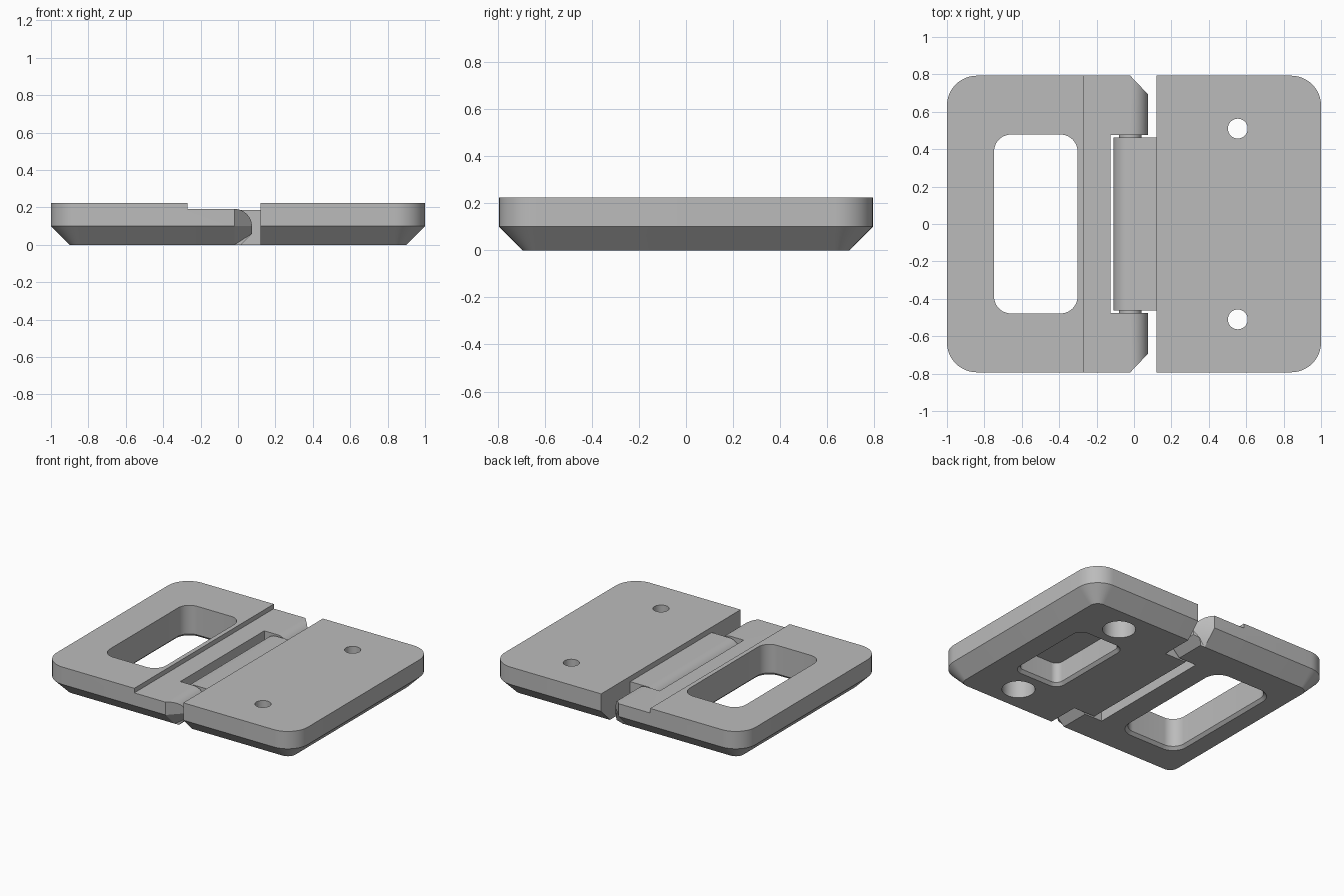
import bpy, bmesh, math

cube = bpy.data.objects.get("Cube")
if cube:
    bpy.data.objects.remove(cube)

grey = bpy.data.materials.new("plain grey")
grey.use_nodes = True
grey.diffuse_color = (0.5, 0.5, 0.5, 1)
grey.node_tree.nodes["Principled BSDF"].inputs["Base Color"].default_value = (0.5, 0.5, 0.5, 1)

HALF = 0.793      # half depth of the plates
TOP = 0.225       # full thickness
AXIS_X, AXIS_Z, KNUCKLE_R = -0.02, 0.097, 0.095


def loft(name, rings):
    """Closed solid through matching rings of 3D points."""
    bm = bmesh.new()
    loops = [[bm.verts.new(p) for p in ring] for ring in rings]
    n = len(loops[0])
    for a, b in zip(loops, loops[1:]):
        for i in range(n):
            j = (i + 1) % n
            bm.faces.new((a[i], a[j], b[j], b[i]))
    bm.faces.new(loops[0][::-1])
    bm.faces.new(loops[-1])
    bmesh.ops.recalc_face_normals(bm, faces=bm.faces)
    mesh = bpy.data.meshes.new(name)
    bm.to_mesh(mesh)
    bm.free()
    obj = bpy.data.objects.new(name, mesh)
    bpy.context.collection.objects.link(obj)
    mesh.materials.append(grey)
    return obj


def arc(cx, cy, r, a0, a1, steps=12):
    angles = [math.radians(a0 + (a1 - a0) * i / steps) for i in range(steps + 1)]
    return [(cx + r * math.cos(a), cy + r * math.sin(a)) for a in angles]


def stack(name, outline, levels):
    """Loft an outline(grow) through (height, grow) levels."""
    return loft(name, [[(x, y, z) for x, y in outline(g)] for z, g in levels])


def extrude_y(name, profile, y0, y1):
    return loft(name, [[(x, y, z) for x, z in profile] for y in (y0, y1)])


def mirrored(half):
    return half + [(x, -y) for x, y in reversed(half)]


def rounded_rect(cx, w, h, r):
    def outline(g):
        return mirrored(arc(cx + w - r, h - r, r + g, 0, 90) + arc(cx - w + r, h - r, r + g, 90, 180))
    return outline


def circle(cx, cy, r):
    return lambda g: arc(cx, cy, r + g, 0, 360, 40)[:-1]


def boolean(obj, cutter, operation="DIFFERENCE"):
    mod = obj.modifiers.new("cut", "BOOLEAN")
    mod.operation = operation
    mod.solver = "EXACT"
    mod.object = cutter
    bpy.context.view_layer.objects.active = obj
    bpy.ops.object.modifier_apply(modifier=mod.name)
    bpy.data.objects.remove(cutter)


def smooth(obj):
    bpy.ops.object.select_all(action="DESELECT")
    obj.select_set(True)
    bpy.context.view_layer.objects.active = obj
    bpy.ops.object.shade_smooth_by_angle(angle=math.radians(30))


PLATE_LEVELS = [(0, -0.1), (0.1, 0), (TOP, 0)]
RIM_LEVELS = [(-0.02, 0.04), (0.02, 0)]
R = 0.16


# Plate with the window and outer knuckles
def window_outline(g):
    corner = arc(-1 + R, HALF - R, R + g, 90, 180)
    return mirrored([(0.075, HALF - 0.1), (AXIS_X, HALF + g)] + corner)


window_plate = stack("window_plate", window_outline, PLATE_LEVELS)
section = [(-1.1, -0.1), (-0.085, -0.1), (0.075, 0.06)]
section += arc(AXIS_X, AXIS_Z, KNUCKLE_R, 0, 90)
section += [(-0.27, AXIS_Z + KNUCKLE_R), (-0.27, 0.3), (-1.1, 0.3)]
boolean(window_plate, extrude_y("section", section, -1, 1), "INTERSECT")
boolean(window_plate, stack("window", rounded_rect(-0.525, 0.223, 0.478, 0.09),
                            RIM_LEVELS + [(0.3, 0)]))
slot = [(-0.125, -0.1), (0.2, -0.1), (0.2, 0.3), (-0.125, 0.3)]
boolean(window_plate, extrude_y("slot", slot, -0.477, 0.477))


# Plate with the screw holes
def screw_outline(g):
    return mirrored([(0.12, HALF + g)] + arc(1 - R, HALF - R, R + g, 90, 0))


screw_plate = stack("screw_plate", screw_outline, PLATE_LEVELS)
for y in (-0.51, 0.51):
    boolean(screw_plate, stack("hole", circle(0.555, y, 0.053), [(-0.1, 0), (0.3, 0)]))
    boolean(screw_plate, stack("counterbore", circle(0.555, y, 0.108), [(-0.1, 0), (0.15, 0)]))
boolean(screw_plate, stack("pocket", rounded_rect(0.555, 0.17, 0.32, 0.05),
                           RIM_LEVELS + [(0.165, 0)]))

# Middle knuckle
profile = [(0.12, 0), (-0.05, 0), (AXIS_X - 0.09, 0.06)]
profile += arc(AXIS_X, AXIS_Z, 0.09, 180, 90) + [(0.12, AXIS_Z + 0.09)]
middle_knuckle = extrude_y("middle_knuckle", profile, -0.463, 0.463)

# Hinge pins bridging the gaps
pins = [extrude_y(f"{side}_pin", arc(AXIS_X, AXIS_Z, 0.06, 0, 360, 32)[:-1], s * 0.45, s * 0.49)
        for side, s in (("front", -1), ("back", 1))]

for part in [window_plate, screw_plate, middle_knuckle] + pins:
    smooth(part)
